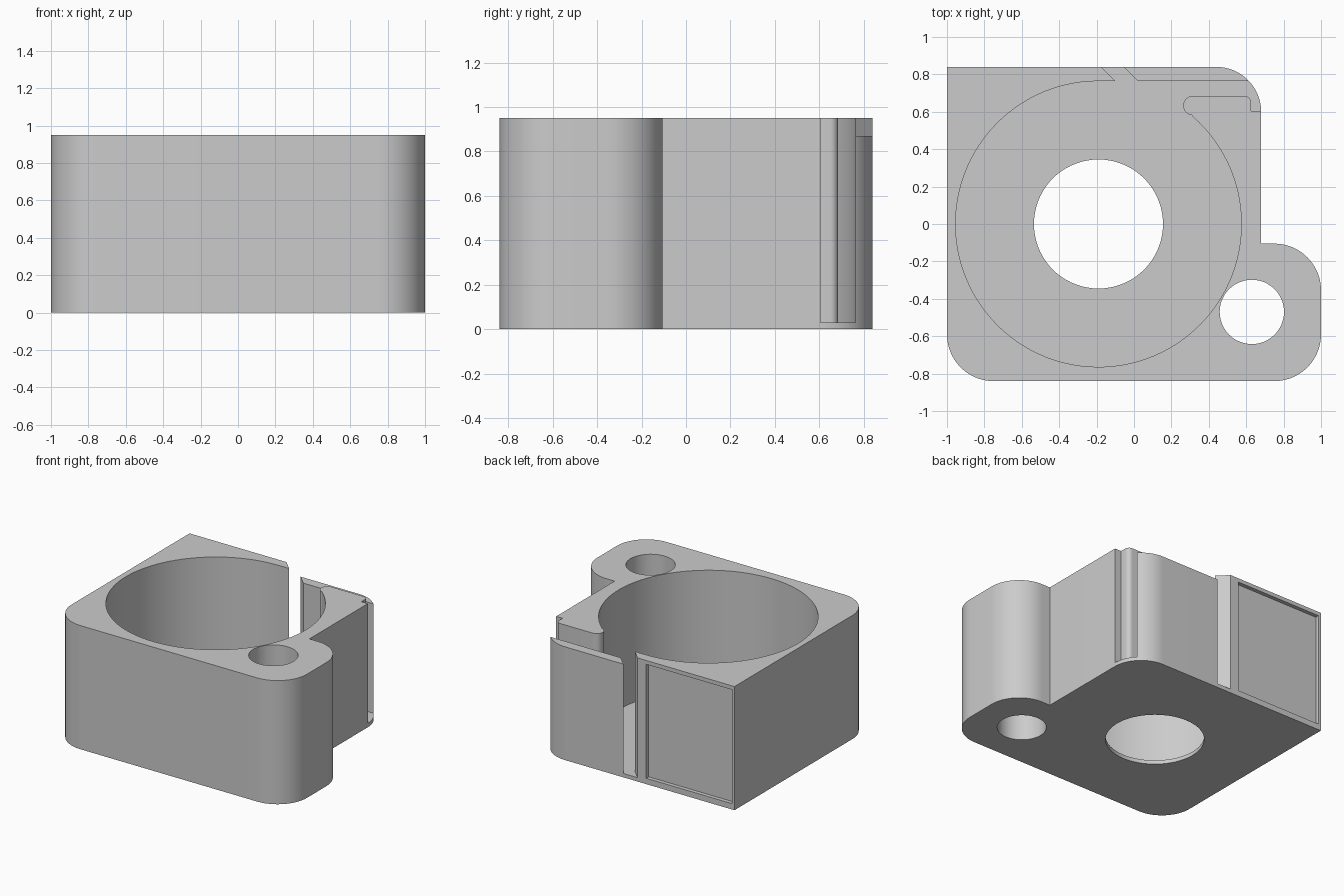
import bpy, bmesh, math

if "Cube" in bpy.data.objects:
    bpy.data.objects.remove(bpy.data.objects["Cube"])

H, FLOOR = 0.95, 0.03
CX, CY, CR = -0.19, 0.0, 0.764   # round cavity


def arc(cx, cy, r, a0, a1, n=20):
    return [(cx + r * math.cos(math.radians(a0 + (a1 - a0) * i / n)),
             cy + r * math.sin(math.radians(a0 + (a1 - a0) * i / n))) for i in range(n + 1)]


def circle(cx, cy, r, n=72):
    return arc(cx, cy, r, 0, 360, n)[:-1]


def prism(name, pts, z0, z1):
    """Extrude a closed counter-clockwise outline from z0 to z1."""
    bm = bmesh.new()
    face = bm.faces.new([bm.verts.new((x, y, z0)) for x, y in pts])
    ext = bmesh.ops.extrude_face_region(bm, geom=[face])
    for v in ext["geom"]:
        if isinstance(v, bmesh.types.BMVert):
            v.co.z = z1
    bmesh.ops.recalc_face_normals(bm, faces=bm.faces)
    mesh = bpy.data.meshes.new(name)
    bm.to_mesh(mesh)
    bm.free()
    ob = bpy.data.objects.new(name, mesh)
    bpy.context.collection.objects.link(ob)
    return ob


# Housing outline: sharp back left corner, rounded others, lobe at the front right
outline = ([(-1, 0.84)] + arc(-0.75, -0.59, 0.25, 180, 270) + arc(0.75, -0.59, 0.25, 270, 360)
           + arc(0.75, -0.355, 0.25, 0, 90) + [(0.68, -0.105)] + arc(0.44, 0.60, 0.24, 0, 90))
housing = prism("housing", outline, 0, H)

grey = bpy.data.materials.new("grey plastic")
grey.diffuse_color = (0.6, 0.6, 0.6, 1)
grey.use_nodes = True
grey.node_tree.nodes["Principled BSDF"].inputs["Base Color"].default_value = grey.diffuse_color
housing.data.materials.append(grey)

# Round cavity running into the slot behind the back arm and the slanted slit
cavity = ([(-0.10, CR)] + arc(CX, CY, CR, 90, 409, 96)
          + arc(0.315, 0.633, 0.052, 270, 90, 14)        # rounded finger tip
          + arc(0.59, 0.65, 0.035, 90, 0, 8)             # finger outer corner
          + [(0.625, 0.605), (0.8, 0.605), (0.8, CR), (0.02, CR), (-0.08, 0.864), (-0.20, 0.864)])

cutters = [
    prism("cavity_cutter", cavity, FLOOR, H + 0.1),
    prism("floor_hole_cutter", circle(CX, CY, 0.345), -0.1, 0.1),
    prism("pin_hole_cutter", circle(0.63, -0.47, 0.172, 48), -0.1, H + 0.1),
    # lowers the top of the back arm
    prism("arm_top_cutter", [(0, 0.72), (0.8, 0.72), (0.8, 0.9), (-0.12, 0.9)], 0.87, H + 0.1),
    # shallow label panel in the back face
    prism("back_panel_cutter", [(-0.98, 0.81), (-0.25, 0.81), (-0.25, 0.9), (-0.98, 0.9)], 0.045, 0.92),
]

bpy.context.view_layer.objects.active = housing
housing.select_set(True)
for c in cutters:
    mod = housing.modifiers.new(c.name, "BOOLEAN")
    mod.operation = "DIFFERENCE"
    mod.solver = "EXACT"
    mod.object = c
    bpy.ops.object.modifier_apply(modifier=mod.name)
    bpy.data.objects.remove(c, do_unlink=True)

bpy.ops.object.shade_smooth_by_angle(angle=math.radians(30))
